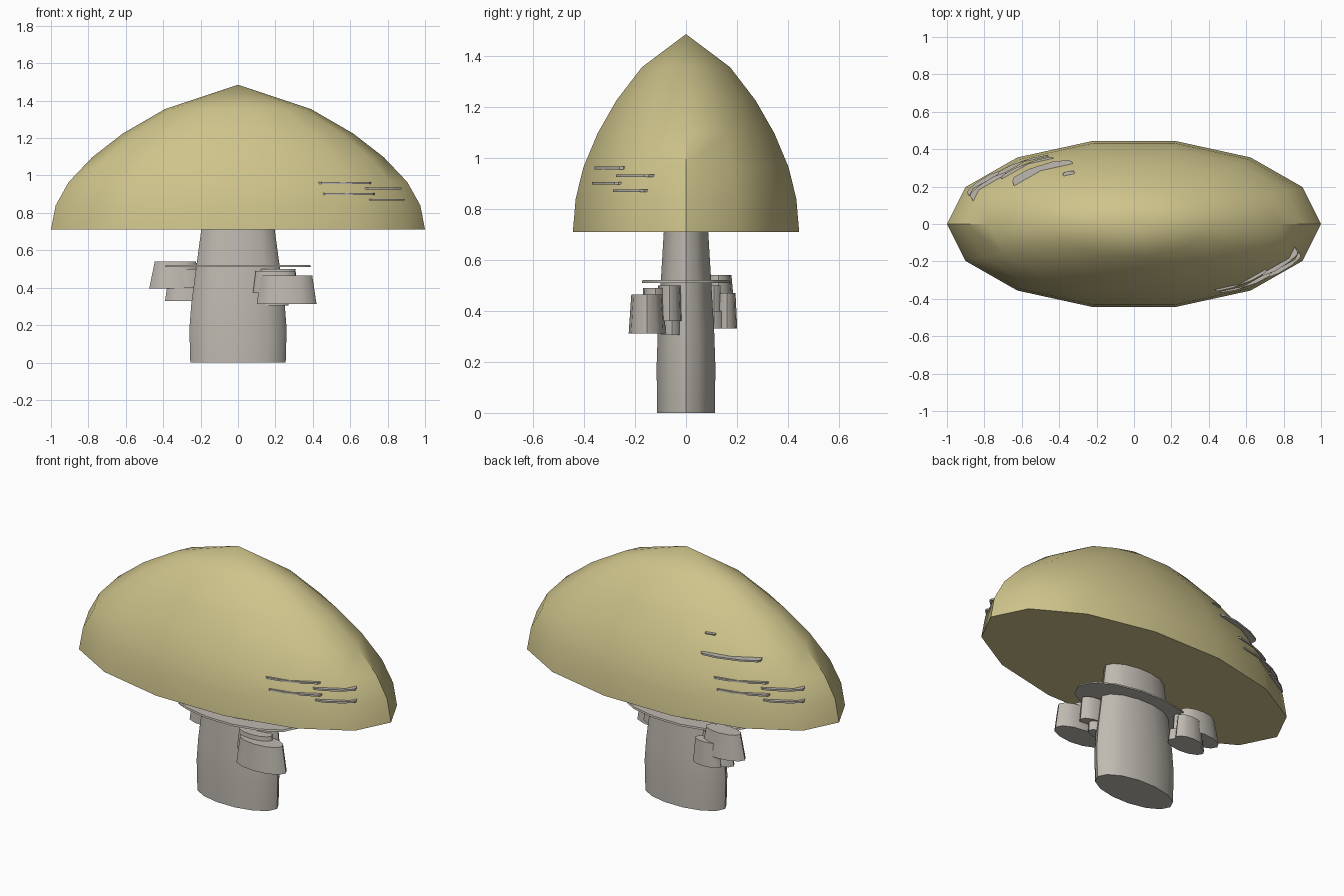
import bpy, bmesh, math
from mathutils import Vector

if "Cube" in bpy.data.objects:
    bpy.data.objects.remove(bpy.data.objects["Cube"])

SQUASH = 0.455   # the whole mushroom is flattened front to back
SIDES = 14


def material(name, rgb):
    m = bpy.data.materials.new(name)
    m.diffuse_color = (*rgb, 1)
    m.use_nodes = True
    m.node_tree.nodes["Principled BSDF"].inputs["Base Color"].default_value = m.diffuse_color
    return m


TAN = material("cap tan", (0.62, 0.55, 0.26))
GREY = material("stem grey", (0.52, 0.49, 0.44))


def finish(name, bm, mat, angle=40):
    bmesh.ops.recalc_face_normals(bm, faces=bm.faces)
    me = bpy.data.meshes.new(name)
    bm.to_mesh(me)
    bm.free()
    ob = bpy.data.objects.new(name, me)
    bpy.context.collection.objects.link(ob)
    me.materials.append(mat)
    if angle:
        bpy.ops.object.select_all(action='DESELECT')
        bpy.context.view_layer.objects.active = ob
        ob.select_set(True)
        bpy.ops.object.shade_smooth_by_angle(angle=math.radians(angle))
    return ob


def lathe(name, profile, mat, center=(0, 0), sides=SIDES, squash=SQUASH):
    """Closed elliptical solid from (radius, z) pairs, bottom to top."""
    bm = bmesh.new()
    rings = []
    for r, z in profile:
        n = sides if r > 0 else 1
        rings.append([bm.verts.new((center[0] + r * math.cos(math.tau * i / sides),
                                    center[1] + r * squash * math.sin(math.tau * i / sides), z))
                      for i in range(n)])
    for a, b in zip(rings, rings[1:]):
        for i in range(sides):
            j = (i + 1) % sides
            if len(b) == 1:
                bm.faces.new((a[i], a[j], b[0]))
            else:
                bm.faces.new((a[i], a[j], b[j], b[i]))
    bm.faces.new(rings[0])
    if len(rings[-1]) > 1:
        bm.faces.new(rings[-1])
    return finish(name, bm, mat)


def shelf(name, a, b, z, bulge, mat, turn=1, thick=0.01, sink=0.06):
    """Thin crescent ledge from a to b on the cap, bulging outward."""
    a, b = Vector(a) * turn, Vector(b) * turn
    along = b - a
    out = Vector((along.y, -along.x)).normalized()
    if out.dot(a) < 0:
        out = -out
    outline = [a - out * sink, a, a + along * 0.04 + out * bulge * 0.5,
               a + along * 0.3 + out * bulge, a + along * 0.7 + out * bulge,
               a + along * 0.96 + out * bulge * 0.5, b, b - out * sink]
    bm = bmesh.new()
    low = [bm.verts.new((p.x, p.y, z - thick / 2)) for p in outline]
    top = [bm.verts.new((p.x, p.y, z + thick / 2)) for p in outline]
    bm.faces.new(low)
    bm.faces.new(top)
    for i in range(len(outline)):
        j = (i + 1) % len(outline)
        bm.faces.new((low[i], low[j], top[j], top[i]))
    return finish(name, bm, mat, 0)


# Cap
lathe("cap", [(1.0, 0.71), (0.975, 0.84), (0.905, 0.965), (0.78, 1.097),
              (0.615, 1.225), (0.39, 1.355), (0, 1.485)], TAN)

# Stem and its skirt ring
lathe("stem", [(0.255, 0), (0.26, 0.18), (0.25, 0.31), (0.222, 0.52), (0.195, 0.72)], GREY)
lathe("skirt_ring", [(0.39, 0.51), (0.385, 0.52)], GREY)

# Small side caps: centre x, y, bottom radius, top radius, bottom z, top z
SIDE_CAPS = [
    ("front", 0.26, -0.152, 0.160, 0.137, 0.312, 0.465),
    ("front", 0.20, -0.120, 0.120, 0.105, 0.375, 0.490),
    ("front", 0.21, -0.065, 0.110, 0.097, 0.360, 0.500),
    ("front", 0.18, -0.055, 0.090, 0.080, 0.305, 0.440),
    ("back", -0.335, 0.128, 0.140, 0.110, 0.395, 0.540),
    ("back", -0.25, 0.160, 0.090, 0.075, 0.330, 0.470),
    ("back", -0.27, 0.110, 0.120, 0.110, 0.330, 0.400),
    ("back", -0.27, 0.110, 0.090, 0.080, 0.365, 0.500),
]
for i, (side, x, y, r0, r1, z0, z1) in enumerate(SIDE_CAPS):
    lathe(f"{side}_side_cap_{i}", [(r0, z0), (r1, z1)], GREY, (x, y), 12)

# Thin ledges on the cap, repeated on the opposite side
for turn, side in ((1, "front"), (-1, "back")):
    for i, (a, b, z) in enumerate([
            ((0.43, -0.352), (0.71, -0.245), 0.96),
            ((0.68, -0.27), (0.875, -0.147), 0.93),
            ((0.45, -0.36), (0.73, -0.265), 0.90),
            ((0.70, -0.28), (0.89, -0.165), 0.87)]):
        shelf(f"{side}_ledge_{i}", a, b, z, 0.024, GREY, turn)
shelf("upper_back_ledge", (-0.65, 0.23), (-0.33, 0.33), 1.07, 0.035, GREY)
shelf("back_chip", (-0.38, 0.268), (-0.32, 0.28), 1.165, 0.008, GREY, thick=0.006)
